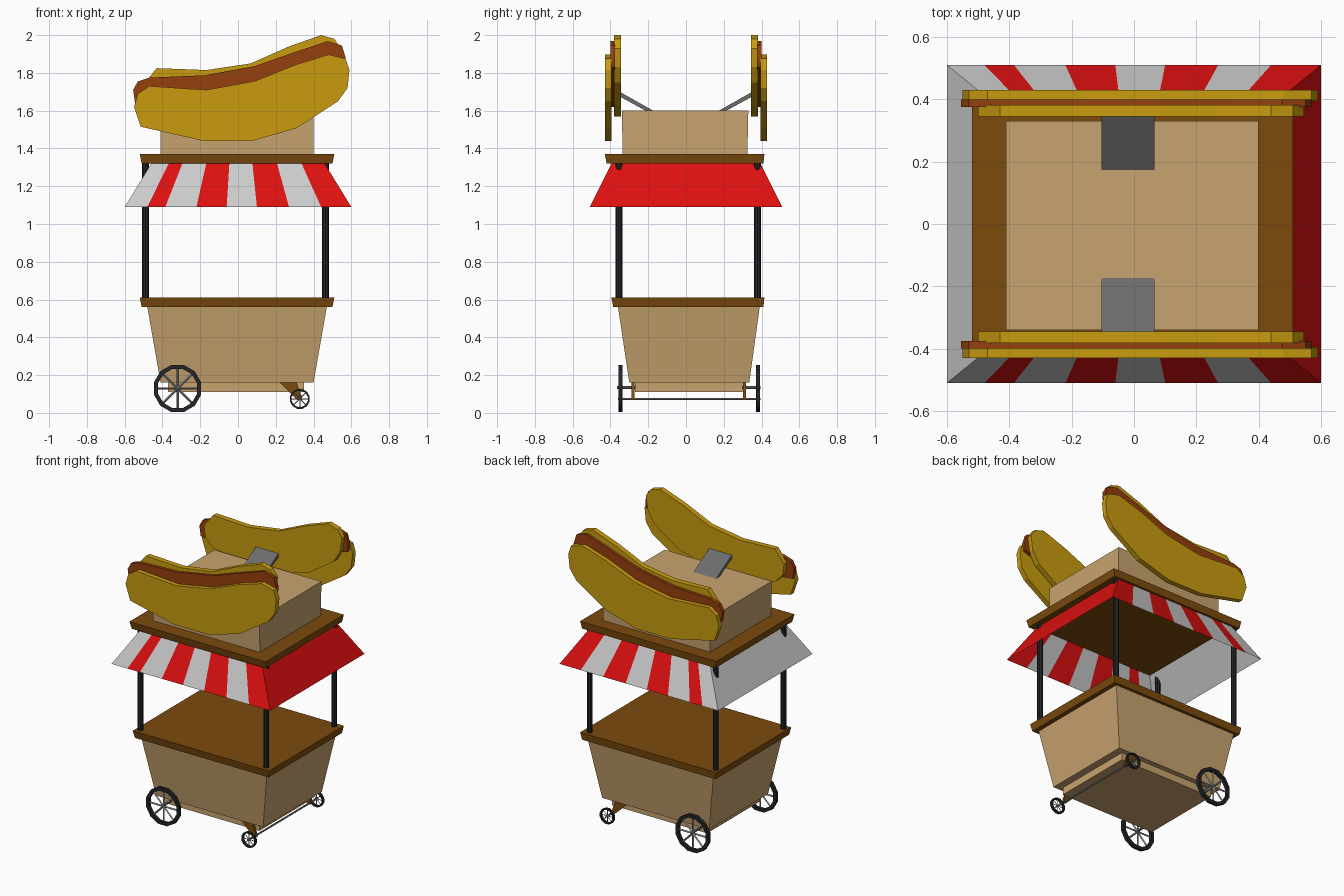
import bpy, math
from mathutils import Vector

if "Cube" in bpy.data.objects:
    bpy.data.objects.remove(bpy.data.objects["Cube"])


def mat(name, rgb):
    m = bpy.data.materials.new(name)
    m.diffuse_color = (*rgb, 1)
    m.use_nodes = True
    m.node_tree.nodes["Principled BSDF"].inputs["Base Color"].default_value = m.diffuse_color
    return m


TAN = mat("tan_panel", (0.58, 0.37, 0.16))
WOOD = mat("brown_wood", (0.2, 0.07, 0.004))
BLACK = mat("black", (0.017, 0.018, 0.02))
RED = mat("red_cloth", (0.73, 0.005, 0.005))
WHITE = mat("white_cloth", (0.6, 0.6, 0.6))
BUN = mat("bun", (0.58, 0.33, 0.005))
SAUSAGE = mat("sausage", (0.3, 0.05, 0.004))
METAL = mat("metal", (0.15, 0.15, 0.15))
SPOKE = mat("spoke_metal", (0.28, 0.28, 0.3))


def mesh(name, verts, faces, *mats, index=None):
    me = bpy.data.meshes.new(name)
    me.from_pydata(verts, [], faces)
    for m in mats:
        me.materials.append(m)
    for p, i in zip(me.polygons, index or []):
        p.material_index = i
    me.update()
    ob = bpy.data.objects.new(name, me)
    bpy.context.collection.objects.link(ob)
    return ob


def frustum(name, low, high, z0, z1, m):
    """Box with separate bottom and top rectangles (x0, x1, y0, y1)."""
    v = [(x, y, z) for (x0, x1, y0, y1), z in ((low, z0), (high, z1))
         for x, y in ((x0, y0), (x1, y0), (x1, y1), (x0, y1))]
    f = [(3, 2, 1, 0), (4, 5, 6, 7)]
    f += [(i, (i + 1) % 4, (i + 1) % 4 + 4, i + 4) for i in range(4)]
    return mesh(name, v, f, m)


def slab(name, outline, y0, y1, m):
    """Counter-clockwise (x, z) outline extruded from y0 to y1 (y0 < y1)."""
    n = len(outline)
    v = [(x, y, z) for y in (y0, y1) for x, z in outline]
    f = [tuple(range(n)), tuple(range(2 * n - 1, n - 1, -1))]
    f += [(i, i + n, (i + 1) % n + n, (i + 1) % n) for i in range(n)]
    return mesh(name, v, f, m)


def rod(name, a, b, r, m, sides=8):
    a, b = Vector(a), Vector(b)
    bpy.ops.mesh.primitive_cylinder_add(vertices=sides, radius=r, depth=(b - a).length,
                                        location=(a + b) / 2)
    ob = bpy.context.object
    ob.name = name
    ob.rotation_euler = (b - a).to_track_quat('Z', 'Y').to_euler()
    ob.data.materials.append(m)
    return ob


def wheel(name, cx, cy, cz, r, rim, w, sides=12):
    # Tyre ring with a square section
    v, f = [], []
    for i in range(sides):
        a = math.tau * (i + 0.5) / sides
        for rr, y in ((r, -w), (r, w), (r - rim, w), (r - rim, -w)):
            v.append((cx + rr * math.cos(a), cy + y, cz + rr * math.sin(a)))
    for i in range(sides):
        j = (i + 1) % sides
        f += [(4 * i + k, 4 * i + (k + 1) % 4, 4 * j + (k + 1) % 4, 4 * j + k) for k in range(4)]
    mesh(name + "_tyre", v, f, BLACK)
    # Crossing spokes
    for k in range(4):
        a = math.pi * k / 4
        d = Vector((math.cos(a), 0, math.sin(a))) * (r - rim * 0.7)
        c = Vector((cx, cy, cz))
        rod(name + "_spoke", c - d, c + d, r * 0.05, SPOKE, 4)


# Cart body
frustum("cart_base", (-0.37, 0.35, -0.27, 0.30), (-0.37, 0.35, -0.27, 0.30), 0.11, 0.16, TAN)
frustum("cart_body", (-0.41, 0.40, -0.30, 0.335), (-0.48, 0.47, -0.36, 0.39), 0.16, 0.56, TAN)
frustum("counter", (-0.51, 0.50, -0.385, 0.41), (-0.52, 0.51, -0.395, 0.415), 0.56, 0.61, WOOD)

# Posts
for x in (-0.49, 0.463):
    for y in (-0.355, 0.378):
        rod("post", (x, y, 0.6), (x, y, 1.33), 0.018, BLACK)

# Striped awning: open sheet, white left end and red right end
edges = [-0.60, -0.48, -0.385, -0.22, -0.06, 0.10, 0.27, 0.44, 0.60]
Z0, Z1, S = 1.09, 1.32, 0.765
verts, faces, index = [], [], []
for s in (-1, 1):
    for i in range(len(edges) - 1):
        a, b = edges[i:i + 2]
        q = [(a, s * 0.51, Z0), (b, s * 0.51, Z0), (b * S, s * 0.395, Z1), (a * S, s * 0.395, Z1)]
        faces.append(tuple(range(len(verts), len(verts) + 4))[::-s])
        verts += q
        index.append(i % 2)
    q = [(s * 0.6, -0.51, Z0), (s * 0.6, 0.51, Z0),
         (s * 0.6 * S, 0.395, Z1), (s * 0.6 * S, -0.395, Z1)]
    faces.append(tuple(range(len(verts), len(verts) + 4))[::s])
    verts += q
    index.append(int(s > 0))
mesh("awning", verts, faces, WHITE, RED, index=index)

# Roof
frustum("roof_board", (-0.51, 0.50, -0.42, 0.41), (-0.52, 0.51, -0.43, 0.415), 1.32, 1.37, WOOD)
frustum("roof_box", (-0.41, 0.40, -0.335, 0.325), (-0.41, 0.40, -0.34, 0.33), 1.37, 1.60, TAN)

# Hot dog signs, mirrored front to back, each on a slanted bracket
outer_bun = [(-0.55, 1.62), (-0.515, 1.515), (-0.183, 1.44), (0.077, 1.44), (0.31, 1.507),
             (0.53, 1.65), (0.58, 1.72), (0.59, 1.815), (0.57, 1.875), (0.48, 1.897),
             (0.31, 1.845), (0.09, 1.757), (-0.167, 1.71), (-0.47, 1.73), (-0.53, 1.69)]
sausage = [(-0.545, 1.64), (-0.46, 1.63), (-0.17, 1.62), (0.09, 1.67), (0.31, 1.75), (0.5, 1.81),
           (0.565, 1.83), (0.57, 1.88), (0.55, 1.945), (0.475, 1.968), (0.30, 1.91),
           (0.09, 1.836), (-0.18, 1.787), (-0.47, 1.775), (-0.53, 1.755), (-0.555, 1.71)]
inner_bun = [(-0.50, 1.74), (-0.49, 1.66), (-0.43, 1.60), (-0.17, 1.57), (0.10, 1.57),
             (0.30, 1.63), (0.48, 1.75), (0.53, 1.83), (0.545, 1.93), (0.51, 1.98),
             (0.44, 2.0), (0.27, 1.94), (0.067, 1.85), (-0.167, 1.815), (-0.43, 1.825)]
for s, side in ((-1, "front"), (1, "back")):
    for part, outline, a, b, m in (("outer_bun", outer_bun, 0.395, 0.43, BUN),
                                   ("sausage", sausage, 0.375, 0.40, SAUSAGE),
                                   ("inner_bun", inner_bun, 0.345, 0.382, BUN)):
        slab(f"{side}_{part}", outline, *sorted((s * a, s * b)), m)
    prof = [(0.165, 1.595), (0.36, 1.705), (0.36, 1.68), (0.205, 1.595)]
    v = [(x, s * y, z) for x in (-0.105, 0.065) for y, z in prof]
    f = [(0, 1, 2, 3), (7, 6, 5, 4)] + [(i, i + 4, (i + 1) % 4 + 4, (i + 1) % 4) for i in range(4)]
    mesh(f"{side}_sign_bracket", v, [q[::s] for q in f], METAL)

# Wheels, caster brackets and axles
for y, yb in ((-0.347, -0.28), (0.382, 0.31)):
    wheel("large_wheel", -0.32, y, 0.129, 0.129, 0.022, 0.011)
    wheel("small_wheel", 0.327, y, 0.074, 0.054, 0.01, 0.009)
    slab("wheel_bracket", [(0.22, 0.162), (0.315, 0.068), (0.338, 0.068), (0.338, 0.085),
                           (0.31, 0.162)], yb - 0.008, yb + 0.008, WOOD)
rod("large_axle", (-0.32, -0.365, 0.135), (-0.32, 0.395, 0.135), 0.008, SPOKE)
rod("small_axle", (0.327, -0.36, 0.074), (0.327, 0.395, 0.074), 0.006, SPOKE)
